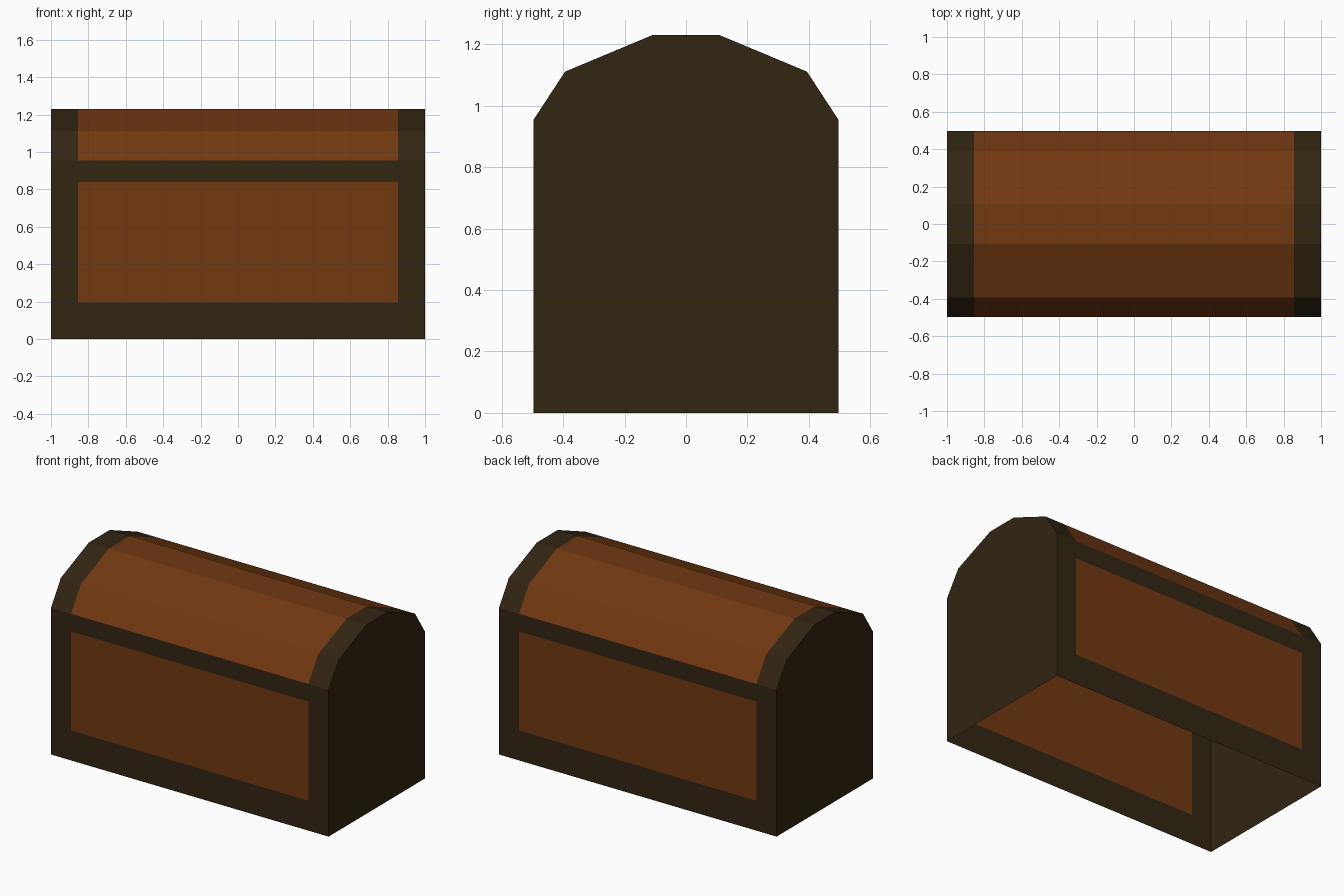
import bpy, bmesh

if "Cube" in bpy.data.objects:
    bpy.data.objects.remove(bpy.data.objects["Cube"])


def material(name, rgb):
    m = bpy.data.materials.new(name)
    m.diffuse_color = (*rgb, 1.0)
    m.use_nodes = True
    m.node_tree.nodes["Principled BSDF"].inputs["Base Color"].default_value = m.diffuse_color
    return m


dark = material("dark_frame", (0.032, 0.019, 0.0062))
wood = material("brown_wood", (0.165, 0.040, 0.0058))

# Half cross-section (y, z): front wall, band, then faceted lid; mirrored for the back
half = [(-0.496, 0.0), (-0.496, 0.195), (-0.496, 0.84), (-0.496, 0.955),
        (-0.394, 1.111), (-0.107, 1.231)]
profile = half + [(-y, z) for y, z in reversed(half)]
stations = [-1.0, -0.855, 0.855, 1.0]

bm = bmesh.new()
rings = [[bm.verts.new((x, y, z)) for y, z in profile] for x in stations]

# Walls and lid: the middle span is wood except the foot and rim bands
for i in range(3):
    a, b = rings[i], rings[i + 1]
    for j in range(len(profile) - 1):
        f = bm.faces.new((a[j], b[j], b[j + 1], a[j + 1]))
        z = f.calc_center_median().z
        is_panel = 0.2 < z < 0.84 or z > 0.955
        f.material_index = 1 if i == 1 and is_panel else 0

# End walls (the underside stays open)
bm.faces.new(rings[0])
bm.faces.new(list(reversed(rings[-1])))
bmesh.ops.recalc_face_normals(bm, faces=bm.faces[:])

mesh = bpy.data.meshes.new("chest_shell")
bm.to_mesh(mesh)
bm.free()
mesh.materials.append(dark)
mesh.materials.append(wood)
bpy.context.collection.objects.link(bpy.data.objects.new("chest_shell", mesh))
